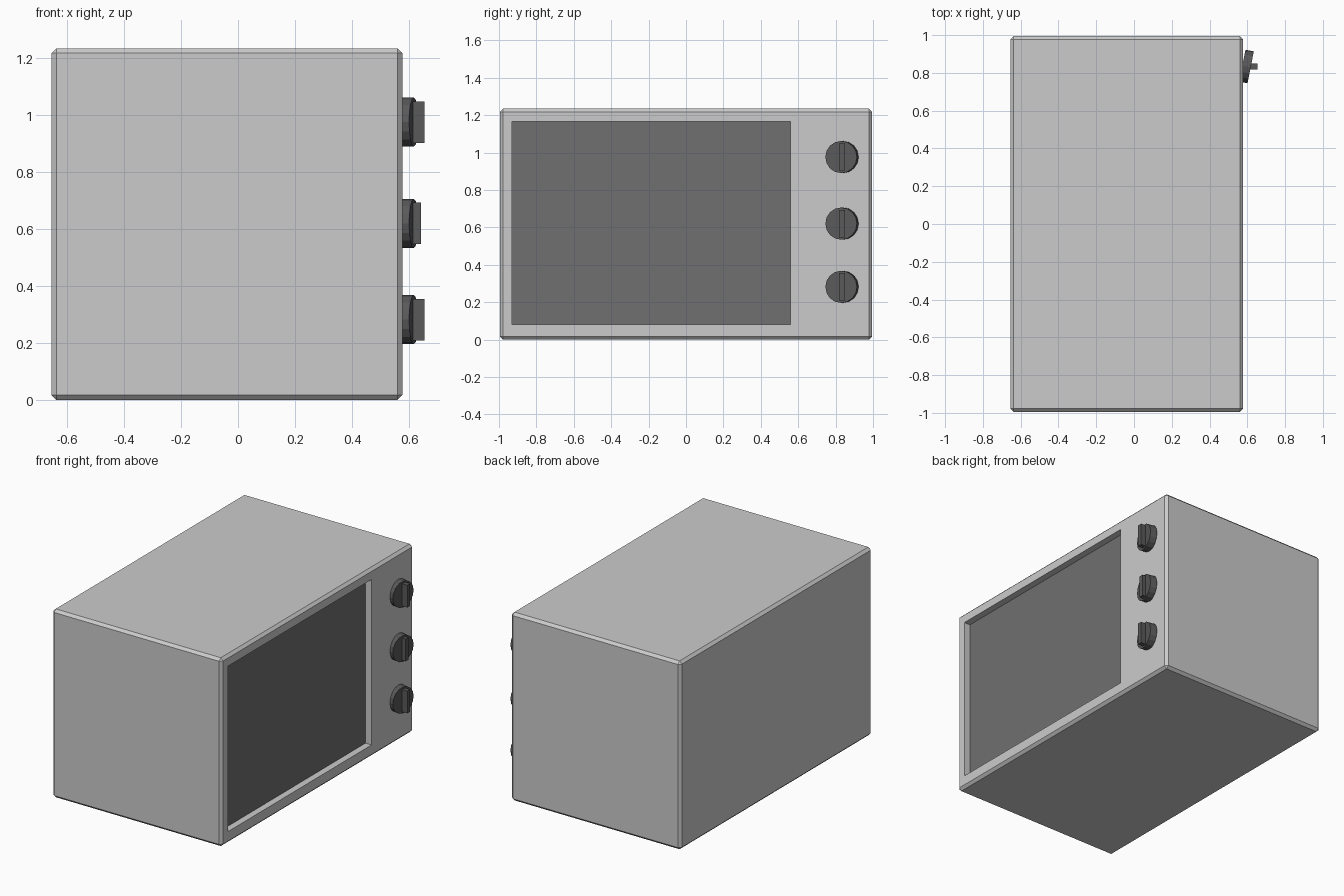
import bpy, math

if "Cube" in bpy.data.objects:
    bpy.data.objects.remove(bpy.data.objects["Cube"])


def material(name, v):
    m = bpy.data.materials.new(name)
    m.diffuse_color = (v, v, v, 1)
    m.use_nodes = True
    m.node_tree.nodes["Principled BSDF"].inputs["Base Color"].default_value = m.diffuse_color
    return m


def box(name, lo, hi, mat=None):
    bpy.ops.mesh.primitive_cube_add(size=1, location=[(a + b) / 2 for a, b in zip(lo, hi)])
    ob = bpy.context.object
    ob.name = name
    ob.scale = [b - a for a, b in zip(lo, hi)]
    bpy.ops.object.transform_apply(location=False, rotation=False, scale=True)
    if mat:
        ob.data.materials.append(mat)
    return ob


glass = material("dark_glass", 0.16)
plastic = material("dark_plastic", 0.10)
FRONT = 0.577

# Oven casing with chamfered edges
body = box("oven_body", (-0.655, -0.995, 0), (FRONT, 0.995, 1.235))
bevel = body.modifiers.new("chamfer", 'BEVEL')
bevel.width = 0.017
bevel.segments = 1

# Recess for the door window
cutter = box("window_cutter", (FRONT - 0.048, -0.93, 0.08), (0.8, 0.56, 1.165))
cutter.hide_render = True
cut = body.modifiers.new("window_recess", 'BOOLEAN')
cut.object = cutter
cut.operation = 'DIFFERENCE'
cut.solver = 'EXACT'
bpy.context.view_layer.objects.active = body
for name in ("chamfer", "window_recess"):
    bpy.ops.object.modifier_apply(modifier=name)
bpy.data.objects.remove(cutter)

# Dark window pane at the back of the recess
box("window_pane", (FRONT - 0.050, -0.93, 0.08), (FRONT - 0.044, 0.56, 1.165), glass)

# Control knobs: round base with an upright grip
KNOB_Y, RADIUS, BASE_END = 0.834, 0.086, 0.618
for i, (z, tip) in enumerate([(0.282, 0.655), (0.62, 0.643), (0.976, 0.655)]):
    bpy.ops.mesh.primitive_cylinder_add(
        vertices=16, radius=RADIUS, depth=BASE_END - FRONT + 0.004,
        location=((BASE_END + FRONT - 0.004) / 2, KNOB_Y, z),
        rotation=(math.radians(11.25), math.pi / 2, 0))
    base = bpy.context.object
    base.name = f"knob_base_{i + 1}"
    base.data.materials.append(plastic)
    box(f"knob_grip_{i + 1}", (BASE_END - 0.004, KNOB_Y - 0.015, z - 0.073),
        (tip, KNOB_Y + 0.015, z + 0.073), plastic)
